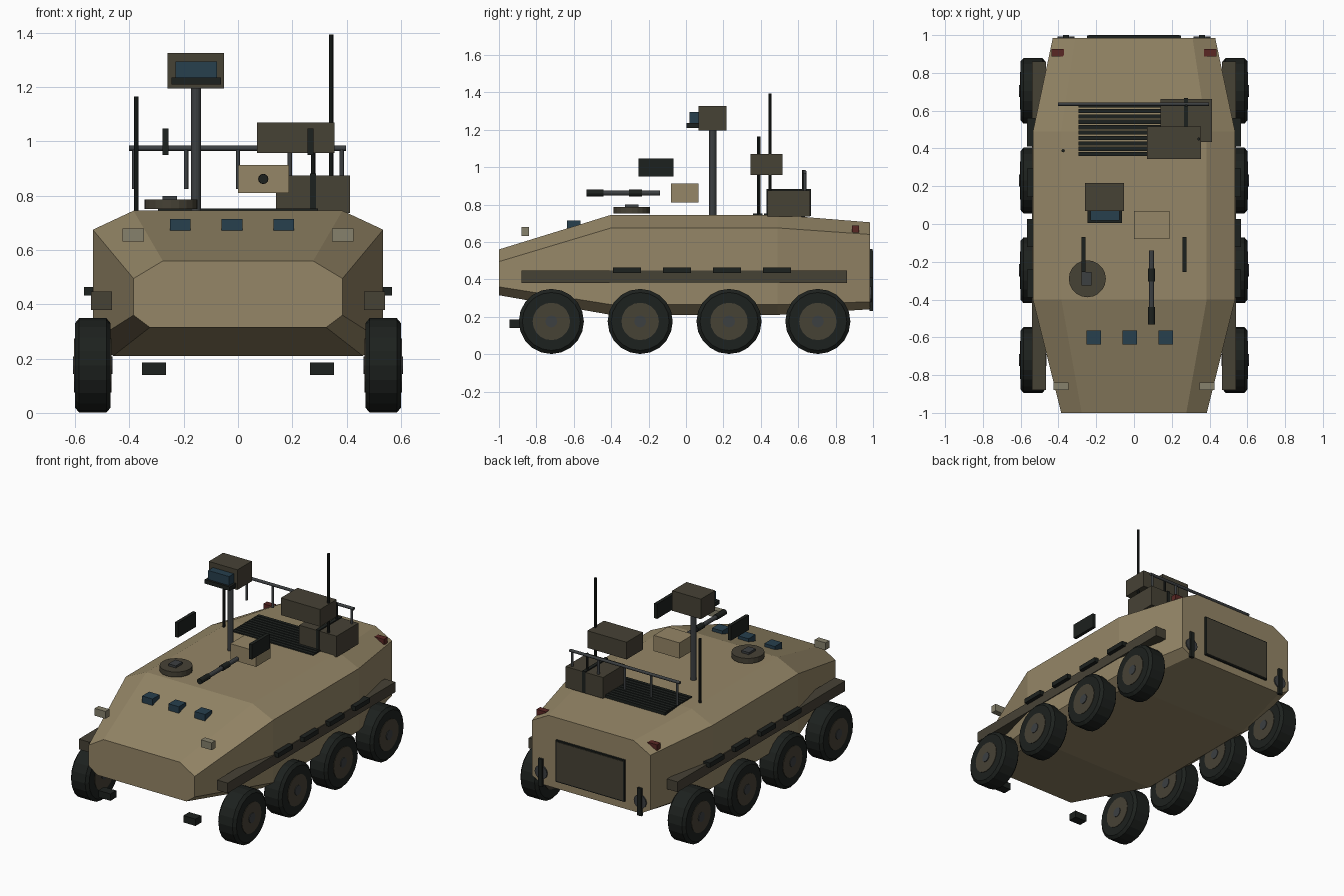
import bpy, bmesh, math
from mathutils import Vector, Matrix

if "Cube" in bpy.data.objects:
    bpy.data.objects.remove(bpy.data.objects["Cube"])


def mat(name, r, g, b):
    m = bpy.data.materials.new(name)
    m.diffuse_color = (r, g, b, 1)
    m.use_nodes = True
    m.node_tree.nodes["Principled BSDF"].inputs["Base Color"].default_value = m.diffuse_color
    return m


TAN = mat("tan", .30, .24, .135)
BROWN = mat("dark_brown", .062, .054, .036)
BLACK = mat("black", .012, .015, .013)
STEEL = mat("steel", .045, .05, .053)
GLASS = mat("glass", .02, .05, .075)
RED = mat("red", .1, .02, .017)
LENS = mat("lens", .24, .22, .15)


def finish(name, bm, m):
    bmesh.ops.recalc_face_normals(bm, faces=bm.faces)
    me = bpy.data.meshes.new(name)
    bm.to_mesh(me)
    bm.free()
    me.materials.append(m)
    ob = bpy.data.objects.new(name, me)
    bpy.context.collection.objects.link(ob)
    return ob


def box(name, x, y, z, m):
    """Box from (min, max) ranges on each axis."""
    bm = bmesh.new()
    bmesh.ops.create_cube(bm, size=1)
    for v in bm.verts:
        for i, (a, b) in enumerate((x, y, z)):
            v.co[i] = (a + b) / 2 + v.co[i] * (b - a)
    return finish(name, bm, m)


def rod(name, a, b, r, m, seg=12):
    """Cylinder between two points."""
    a, b = Vector(a), Vector(b)
    bm = bmesh.new()
    rot = (b - a).to_track_quat('Z', 'Y').to_matrix().to_4x4()
    bmesh.ops.create_cone(bm, cap_ends=True, segments=seg, radius1=r, radius2=r,
                          depth=(b - a).length, matrix=Matrix.Translation((a + b) / 2) @ rot)
    return finish(name, bm, m)


def skin(name, rings, m):
    """Loft closed rings and cap both ends."""
    bm = bmesh.new()
    vs = [[bm.verts.new(p) for p in ring] for ring in rings]
    n = len(vs[0])
    for a, b in zip(vs, vs[1:]):
        for i in range(n):
            j = (i + 1) % n
            bm.faces.new((a[i], a[j], b[j], b[i]))
    bm.faces.new(vs[0])
    bm.faces.new(vs[-1])
    return finish(name, bm, m)


# Hull: octagonal sections (y, then half width and height from roof to belly)
sections = [
    (-1.0, [(.277, .56), (.385, .495), (.385, .36), (.325, .315)]),
    (-.4, [(.385, .745), (.535, .675), (.535, .265), (.46, .21)]),
    (.49, [(.385, .745), (.535, .675), (.535, .265), (.46, .21)]),
    (.985, [(.31, .705), (.43, .64), (.43, .28), (.36, .24)]),
]
skin("hull", [[(x, y, z) for x, z in half] + [(-x, y, z) for x, z in reversed(half)]
              for y, half in sections], TAN)

# Wheels: chamfered tyre, rim and hub cap on both sides
SEG = 20
for s in (-1, 1):
    for i in range(4):
        y, z, cx = -.72 + .475 * i, .175, s * .535
        rings = []
        for dx, r in ((-.066, .155), (-.05, .174), (.05, .174), (.066, .155)):
            rings.append([(cx + dx, y + r * math.cos(2 * math.pi * k / SEG),
                           z + r * math.sin(2 * math.pi * k / SEG)) for k in range(SEG)])
        skin("tyre", rings, BLACK)
        rod("wheel_rim", (cx - .069, y, z), (cx + .069, y, z), .1, BROWN, SEG)
        rod("hub_cap", (cx - .073, y, z), (cx + .073, y, z), .032, STEEL)

# Mirrored side, front and rear fittings
for s in (-1, 1):
    def sx(a, b):
        return tuple(sorted((s * a, s * b)))
    box("side_rail", sx(.465, .541), (-.88, .86), (.38, .447), BROWN)
    for i in range(4):
        y = -.315 + .267 * i
        box("side_step", sx(.52, .567), (y - .075, y + .075), (.433, .463), BLACK)
    box("headlight", sx(.347, .425), (-.88, -.84), (.632, .68), LENS)
    box("tow_hook", sx(.265, .353), (-.945, -.885), (.14, .185), BLACK)
    box("tail_light", sx(.37, .438), (.888, .926), (.65, .688), RED)
    box("rear_strap", sx(.345, .375), (.98, 1.0), (.23, .41), BLACK)
    rod("rear_disc", (s * .36, .97, .32), (s * .36, .993, .32), .045, STEEL)
    box("side_plate", sx(.257, .279), (-.255, -.068), (.95, 1.047), BLACK)

# Rear door
box("rear_door_frame", (-.25, .25), (.98, .997), (.29, .563), BLACK)
box("rear_door", (-.242, .242), (.985, 1.0), (.298, .555), BROWN)

# Driver periscopes
for x in (-.213, -.022, .168):
    box("periscope", (x - .038, x + .038), (-.637, -.563), (.67, .715), GLASS)

# Hatch
rod("hatch", (-.247, -.29, .752), (-.247, -.29, .786), .098, BROWN, 20)
box("hatch_handle", (-.278, -.224), (-.325, -.255), (.783, .8), STEEL)

# Gun mount and barrel
box("gun_housing", (0, .187), (-.08, .068), (.81, .913), TAN)
rod("gun_barrel", (.093, -.5, .862), (.093, -.14, .862), .014, STEEL)
rod("gun_muzzle", (.093, -.533, .862), (.093, -.44, .862), .018, BLACK)
rod("gun_collar", (.093, -.305, .862), (.093, -.235, .862), .019, BLACK)

# Sensor mast
rod("mast", (-.155, .143, .74), (-.155, .143, 1.2), .019, STEEL)
box("sensor_head", (-.26, -.052), (.068, .217), (1.195, 1.327), BROWN)
box("sensor_window", (-.23, -.078), (.018, .07), (1.235, 1.295), GLASS)
box("sensor_sill", (-.245, -.063), (.004, .07), (1.21, 1.236), BLACK)

# Engine grille slats
for i in range(10):
    y = .37 + .0285 * i
    box("grille_slat", (-.295, .295), (y - .011, y + .011), (.72, .753), BLACK)

# Rear rack
rod("rack_rail", (-.402, .635, .975), (.398, .635, .975), .0095, STEEL)
for i in range(5):
    x = -.382 + .191 * i
    rod("rack_post", (x, .635, .825), (x, .635, .975), .008, STEEL)

# Stowage boxes with strap
box("stowage_box", (.14, .412), (.435, .662), (.737, .875), BROWN)
box("stowage_strap", (.265, .287), (.43, .667), (.74, .882), BLACK)
box("upper_stowage_box", (.07, .355), (.345, .517), (.957, 1.07), BROWN)

# Antennas
rod("antenna_left", (-.375, .388, .74), (-.375, .388, 1.165), .009, BLACK, 8)
rod("antenna_right", (.343, .45, .74), (.343, .45, 1.395), .008, BLACK, 8)
rod("antenna_rear", (.277, .628, .74), (.277, .628, .985), .008, BLACK, 8)
